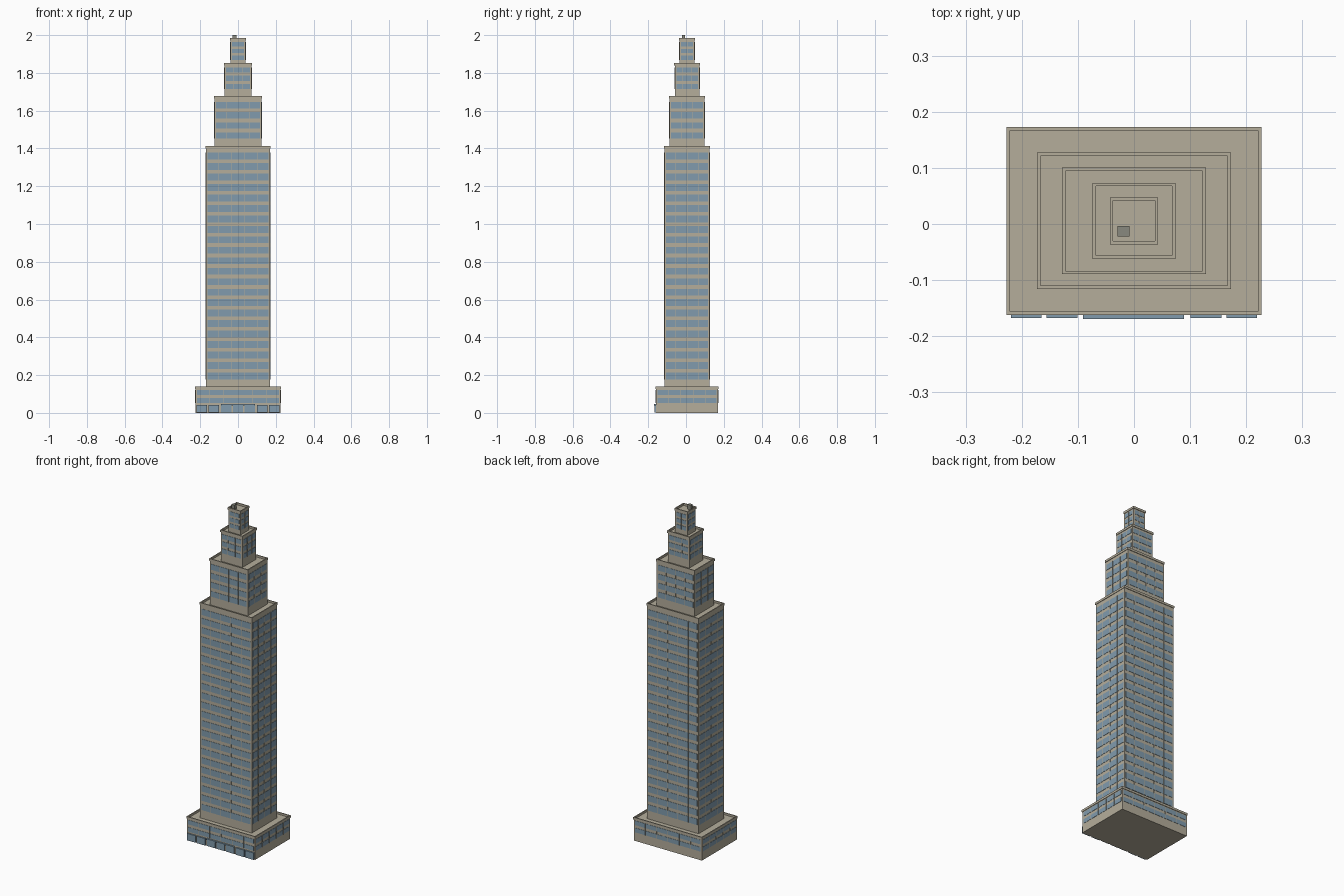
import bpy, bmesh

if "Cube" in bpy.data.objects:
    bpy.data.objects.remove(bpy.data.objects["Cube"])

CY = 0.0055  # shared tower centre in y (the storefront projects to the front)


def material(name, rgb):
    m = bpy.data.materials.new(name)
    m.diffuse_color = (*rgb, 1)
    m.use_nodes = True
    m.node_tree.nodes["Principled BSDF"].inputs["Base Color"].default_value = m.diffuse_color
    return m


STONE = material("stone", (0.46, 0.42, 0.33))
GLASS = material("glass", (0.22, 0.33, 0.42))
METAL = material("metal", (0.25, 0.25, 0.21))


def add_box(bm, x0, x1, y0, y1, z0, z1):
    r = bmesh.ops.create_cube(bm, size=1)
    for v in r["verts"]:
        v.co.x = x0 if v.co.x < 0 else x1
        v.co.y = y0 if v.co.y < 0 else y1
        v.co.z = z0 if v.co.z < 0 else z1


def boxes(name, items, mat):
    bm = bmesh.new()
    for b in items:
        add_box(bm, *b)
    me = bpy.data.meshes.new(name)
    bm.to_mesh(me)
    bm.free()
    me.materials.append(mat)
    ob = bpy.data.objects.new(name, me)
    bpy.context.collection.objects.link(ob)
    return ob


def block(hx, hy, z0, z1):
    return (-hx, hx, CY - hy, CY + hy, z0, z1)


def ring(hx, hy, t, z0, z1):
    return [(-hx, hx, CY - hy, CY - hy + t, z0, z1),
            (-hx, hx, CY + hy - t, CY + hy, z0, z1),
            (-hx, -hx + t, CY - hy + t, CY + hy - t, z0, z1),
            (hx - t, hx, CY - hy + t, CY + hy - t, z0, z1)]


def tier(name, hx, hy, z0, z1, first, pitch, rows, win, nx, ny):
    """One setback: solid core, glass strips, mullions and a hollow parapet."""
    cap, rim = 0.003, 0.012
    wx, wy = hx - cap, hy - cap
    roof = z1 - rim
    boxes(name + "_wall", [block(wx, wy, z0, roof)], STONE)
    # window strips stand just proud of the wall on all four sides
    strips, e, inset = [], 0.0015, 0.008
    for i in range(rows):
        a = first + i * pitch
        strips.append((-wx + inset, wx - inset, CY - wy - e, CY + wy + e, a, a + win))
        strips.append((-wx - e, wx + e, CY - wy + inset, CY + wy - inset, a, a + win))
    boxes(name + "_windows", strips, GLASS)
    # thin mullions between bays
    m, h, top = 0.0025, 0.0012, first + (rows - 1) * pitch + win
    bars = []
    for i in range(1, nx):
        x = -wx + 2 * wx * i / nx
        bars.append((x - h, x + h, CY - wy - m, CY + wy + m, first, top))
    for i in range(1, ny):
        y = CY - wy + 2 * wy * i / ny
        bars.append((-wx - m, wx + m, y - h, y + h, first, top))
    boxes(name + "_mullions", bars, STONE)
    boxes(name + "_parapet", ring(hx, hy, 0.006, roof - 0.001, z1), STONE)


# stepped tower, from street level up
tier("podium", 0.227, 0.1675, 0.0, 0.14, 0.052, 0.043, 2, 0.026, 6, 5)
tier("main_shaft", 0.173, 0.1215, 0.128, 1.413, 0.178, 0.0554, 22, 0.036, 5, 4)
tier("upper_shaft", 0.128, 0.095, 1.40, 1.677, 1.452, 0.0535, 4, 0.033, 4, 3)
tier("crown_lower", 0.074, 0.068, 1.665, 1.852, 1.715, 0.043, 3, 0.027, 3, 3)
tier("crown_upper", 0.043, 0.042, 1.84, 1.984, 1.868, 0.036, 3, 0.023, 2, 2)

# street-level shop windows and the wider central entrance
F = CY - 0.1645
boxes("shopfronts", [(s * c - 0.0275, s * c + 0.0275, F - 0.0085, F + 0.001, 0.002, 0.043)
                     for s in (-1, 1) for c in (0.1285, 0.192)], GLASS)
boxes("entrance_glass", [(c - 0.027, c + 0.027, F - 0.006, F + 0.001, 0.002, 0.04)
                         for c in (-0.062, 0, 0.062)], GLASS)
boxes("entrance_canopy", [(-0.091, 0.089, F - 0.0105, F + 0.001, 0.04, 0.046)], GLASS)

# rooftop plant box
boxes("roof_plant", [(-0.029, -0.008, -0.022, -0.004, 1.97, 2.0)], METAL)
